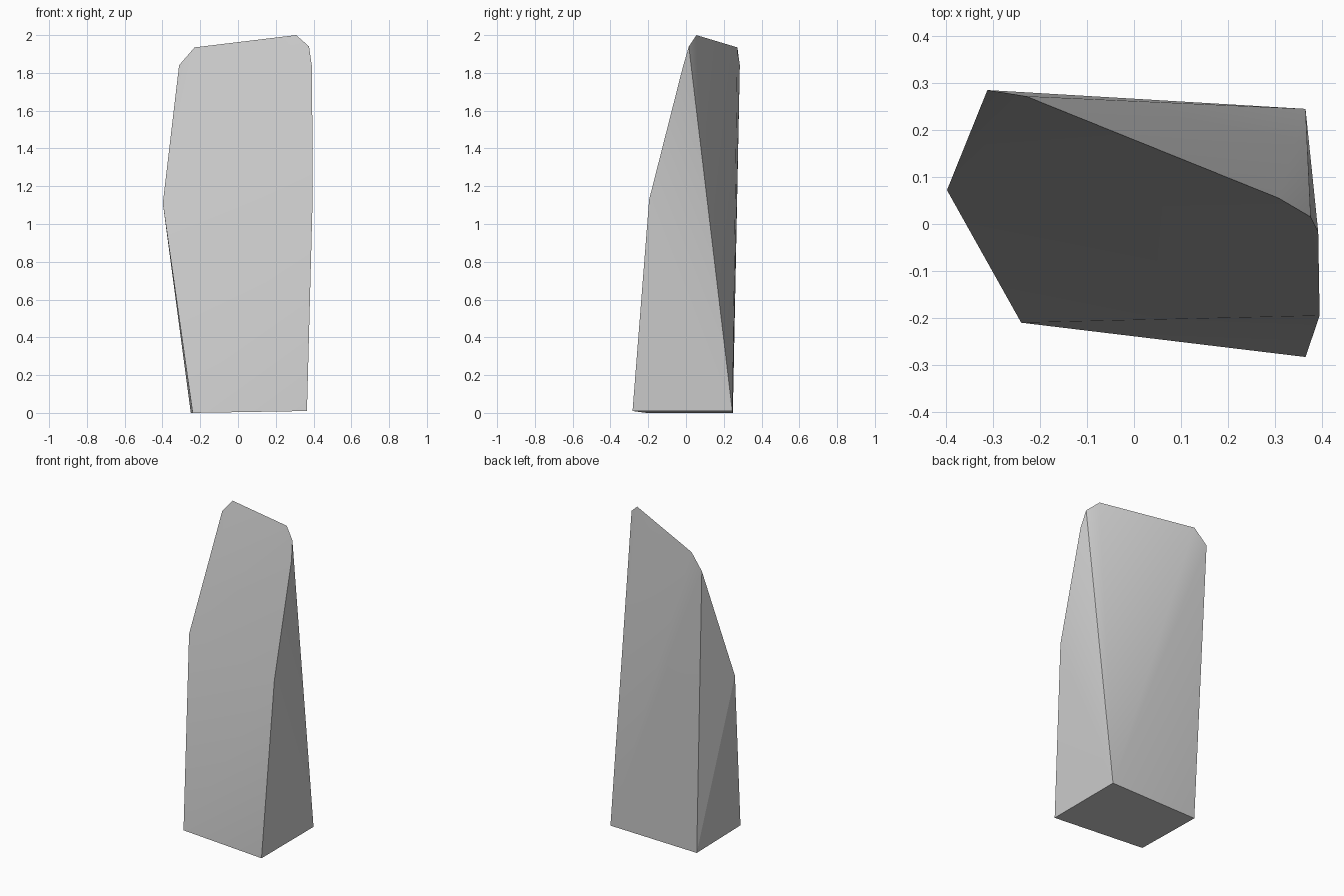
import bpy
import bmesh
from math import radians

cube = bpy.data.objects.get("Cube")
if cube:
    bpy.data.objects.remove(cube, do_unlink=True)

# Stone colour
stone = bpy.data.materials.new("grey stone")
stone.use_nodes = True
grey = (0.6, 0.6, 0.6, 1.0)
stone.diffuse_color = grey
stone.node_tree.nodes["Principled BSDF"].inputs["Base Color"].default_value = grey

# Corners of the chiselled slab
foot = [(0.365, -0.283, 0.01), (0.365, 0.245, 0.01),
        (-0.25, 0.248, 0.0), (-0.24, -0.21, 0.0)]
waist = [(-0.398, 0.072, 1.11), (0.395, -0.195, 1.13)]
crest = [(-0.312, 0.285, 1.84), (-0.23, 0.272, 1.935), (0.308, 0.055, 2.0),
         (0.376, 0.015, 1.94), (0.392, -0.017, 1.83)]

# Wrap the corners in a convex stone
bm = bmesh.new()
for point in foot + waist + crest:
    bm.verts.new(point)
bmesh.ops.convex_hull(bm, input=bm.verts[:])
bmesh.ops.recalc_face_normals(bm, faces=bm.faces[:])
mesh = bpy.data.meshes.new("standing_stone")
bm.to_mesh(mesh)
bm.free()

rock = bpy.data.objects.new("standing_stone", mesh)
bpy.context.collection.objects.link(rock)
mesh.materials.append(stone)

# Soft facets, crisp main edges
bpy.ops.object.select_all(action="DESELECT")
rock.select_set(True)
bpy.context.view_layer.objects.active = rock
bpy.ops.object.shade_smooth_by_angle(angle=radians(30))
